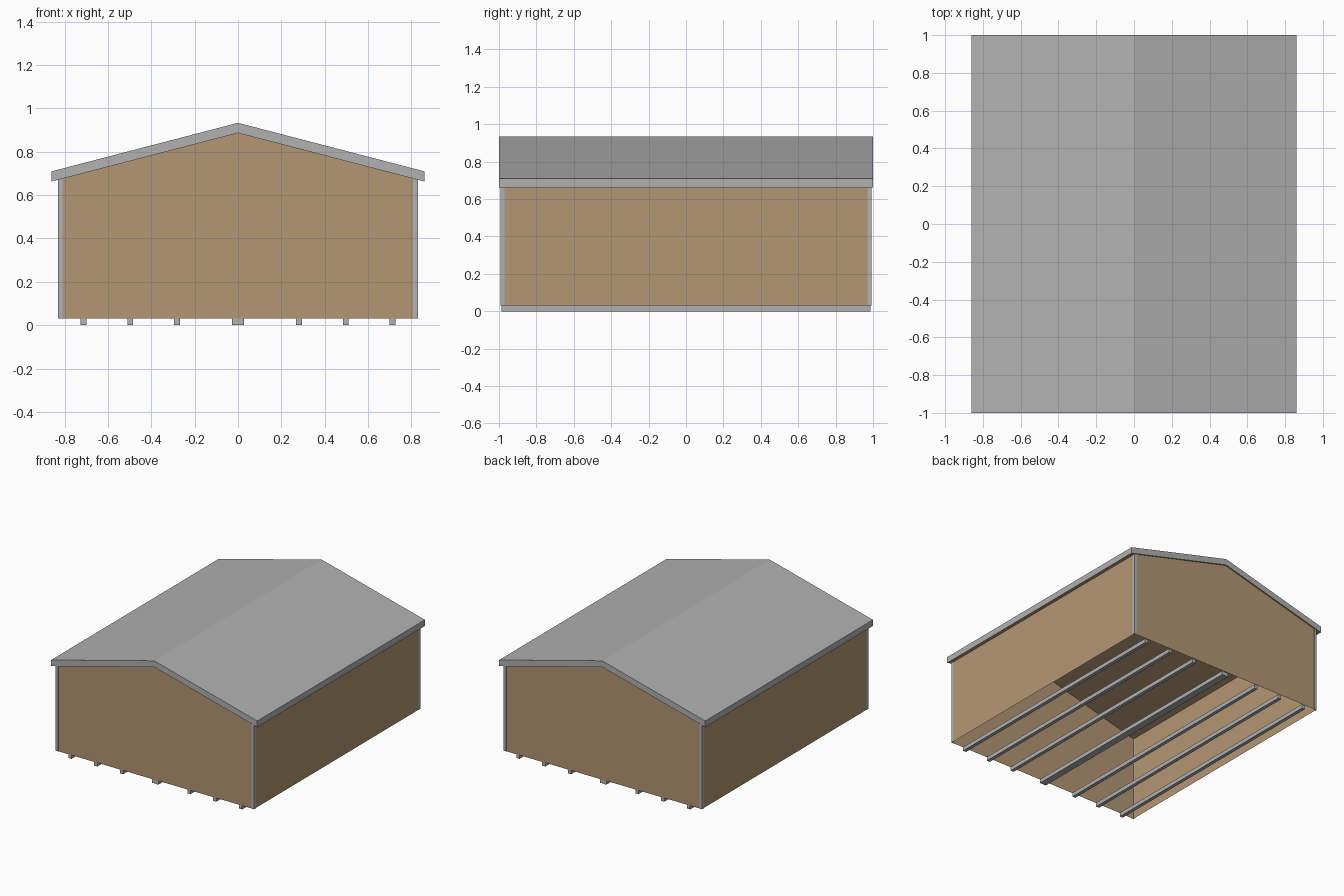
import bpy, bmesh

if "Cube" in bpy.data.objects:
    bpy.data.objects.remove(bpy.data.objects["Cube"])

def material(name, rgb):
    m = bpy.data.materials.new(name)
    m.diffuse_color = (*rgb, 1.0)
    m.use_nodes = True
    m.node_tree.nodes["Principled BSDF"].inputs["Base Color"].default_value = m.diffuse_color
    return m

GREY = material("grey metal", (0.44, 0.44, 0.44))
TAN = material("tan siding", (0.45, 0.305, 0.17))

def mesh_object(name, verts, faces, mats, closed=True):
    me = bpy.data.meshes.new(name)
    me.from_pydata(verts, [], faces)
    for m in mats:
        me.materials.append(m)
    if closed:  # outward normals on solid parts
        bm = bmesh.new()
        bm.from_mesh(me)
        bmesh.ops.recalc_face_normals(bm, faces=bm.faces)
        bm.to_mesh(me)
        bm.free()
    ob = bpy.data.objects.new(name, me)
    bpy.context.collection.objects.link(ob)
    return ob

def box(name, x0, x1, y0, y1, z0, z1, mat):
    v = [(x, y, z) for x in (x0, x1) for y in (y0, y1) for z in (z0, z1)]
    f = [(0, 1, 3, 2), (4, 6, 7, 5), (0, 4, 5, 1), (2, 3, 7, 6), (0, 2, 6, 4), (1, 5, 7, 3)]
    return mesh_object(name, v, f, [mat])

BASE = 0.03
RIDGE, EAVE, EAVE_X, THICK = 0.933, 0.709, 0.861, 0.047
WX, WY = 0.826, 0.99      # wall planes

def under(x):
    """Height of the roof underside at x."""
    return RIDGE - THICK - (RIDGE - EAVE) * abs(x) / EAVE_X

# Roof: gable slab, underside lined in siding colour
prof = [(-EAVE_X, EAVE), (0, RIDGE), (EAVE_X, EAVE),
        (EAVE_X, EAVE - THICK), (0, RIDGE - THICK), (-EAVE_X, EAVE - THICK)]
verts = [(x, y, z) for y in (-1, 1) for x, z in prof]
faces = [(i, (i + 1) % 6, (i + 1) % 6 + 6, i + 6) for i in range(6)]
faces += [(0, 5, 4, 1), (1, 4, 3, 2), (6, 7, 10, 11), (7, 8, 9, 10)]
roof = mesh_object("roof", verts, faces, [GREY, TAN])
for p in roof.data.polygons:
    if p.normal.z < -0.5:
        p.material_index = 1

# Walls: thin siding sheets, open at the bottom
wall = [(-WX, BASE), (WX, BASE), (WX, under(WX)), (0, under(0)), (-WX, under(WX))]
verts = [(x, y, z) for y in (-WY, WY) for x, z in wall]
mesh_object("walls", verts,
            [(0, 1, 2, 3, 4), (9, 8, 7, 6, 5), (1, 6, 7, 2), (5, 0, 4, 9)], [TAN], closed=False)

# Corner trims: L-shaped strips just proud of the walls
T, W = 0.003, 0.0215
for sx, side in ((-1, "left"), (1, "right")):
    for sy, end in ((-1, "front"), (1, "back")):
        ox, oy = WX + T, WY + T
        plan = [(ox, oy), (ox - W, oy), (ox - W, WY), (WX, WY), (WX, oy - W), (ox, oy - W)]
        plan = [(sx * x, sy * y) for x, y in plan]
        verts = [(x, y, BASE) for x, y in plan] + [(x, y, under(x)) for x, y in plan]
        faces = [(i, (i + 1) % 6, (i + 1) % 6 + 6, i + 6) for i in range(6)]
        faces += [(0, 3, 2, 1), (0, 5, 4, 3), (6, 7, 8, 9), (6, 9, 10, 11)]
        mesh_object(f"{end}_{side}_corner_trim", verts, faces, [GREY])

# Floor runners: three per side and a doubled one in the centre
for i, x in enumerate((-0.713, -0.497, -0.281, -0.0133, 0.0133, 0.281, 0.497, 0.713)):
    box(f"floor_runner_{i + 1}", x - 0.0133, x + 0.0133, -0.987, 0.987, 0, BASE, GREY)
